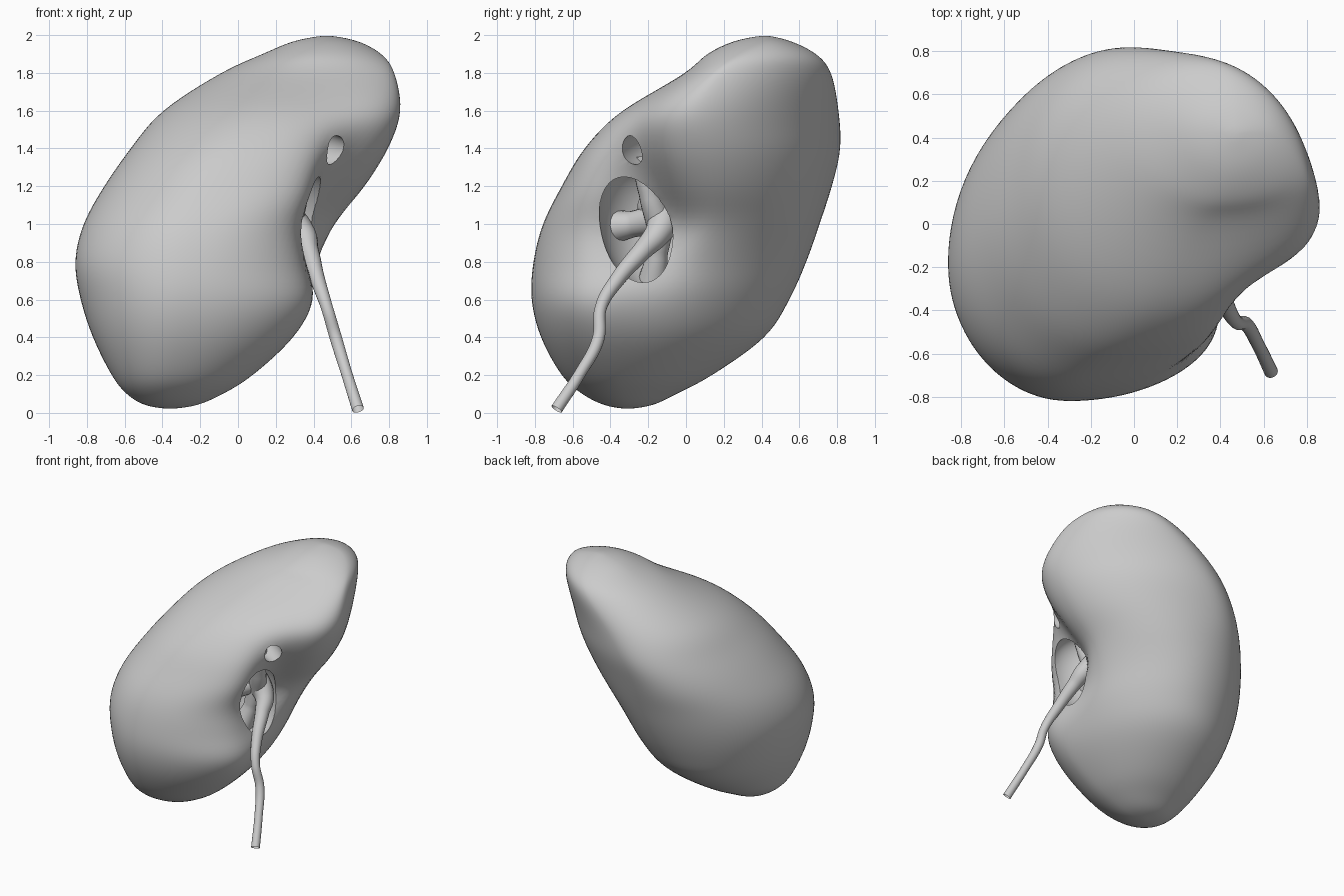
import bpy, math
from mathutils import Vector

if "Cube" in bpy.data.objects:
    bpy.data.objects.remove(bpy.data.objects["Cube"])

# Horizontal slices of the body: z, x range, y range, then where each side peaks
# (z, xmin, xmax, ymin, ymax, y of right, x of back, y of left, x of front)
SLICES = [
    (.02, -.36, -.36, -.31, -.31, -.31, -.36, -.31, -.36),
    (.04, -.49, -.22, -.43, -.18, -.32, -.37, -.31, -.37),
    (.10, -.59, -.08, -.55, -.05, -.33, -.35, -.32, -.37),
    (.20, -.67, .08, -.66, .14, -.35, -.31, -.30, -.36),
    (.40, -.77, .30, -.77, .42, -.38, -.25, -.25, -.33),
    (.60, -.835, .43, -.82, .55, -.37, -.20, -.20, -.31),
    (.80, -.865, .47, -.81, .64, -.17, -.17, -.18, -.29),
    (1.0, -.82, .53, -.76, .71, .06, -.15, -.10, -.25),
    (1.2, -.71, .68, -.66, .775, .10, -.14, .00, -.15),
    (1.4, -.57, .80, -.54, .82, .08, -.05, .10, -.02),
    (1.6, -.40, .865, -.345, .81, .06, .10, .25, .16),
    (1.8, -.09, .83, -.01, .77, .18, .33, .38, .33),
    (1.9, .13, .76, .11, .69, .32, .43, .42, .42),
    (1.97, .30, .63, .26, .55, .42, .46, .42, .46),
    (2.0, .47, .47, .42, .42, .42, .47, .42, .47)]


def catmull(p0, p1, p2, p3, t):
    return [.5 * (2*b + (c-a)*t + (2*a-5*b+4*c-d)*t*t + (3*b-a-3*c+d)*t**3)
            for a, b, c, d in zip(p0, p1, p2, p3)]


def ring(s, n):
    z, x0, x1, y0, y1, yr, xt, yl, xb = s
    out = []
    for i in range(n):
        a = 2 * math.pi * i / n
        q = 4 * i // n
        cx = (xt, xt, xb, xb)[q]
        cy = (yr, yl, yl, yr)[q]
        rx = (x1 if q in (0, 3) else x0) - cx
        ry = (y1 if q < 2 else y0) - cy
        # fuller corner at the hilum lips, leaner one at the upper back
        e = 1
        if q == 3:
            e = 1 - .15 * math.exp(-((z - 1.1) / .3)**2)
        elif q == 0:
            e = 1 + .16 * min(1, max(0, (z - 1.0) / .5))
        out.append(Vector((cx + rx*abs(math.cos(a))**e, cy + ry*abs(math.sin(a))**e, z)))
    return out


HILUM = Vector((.47, -.23, 1.1))
OUT = Vector((.85, -.53, 0)).normalized()
UP = Vector((.16, 0, .98)).normalized()
SIDE = UP.cross(OUT)


def dent(v):
    d = v - HILUM
    if d.dot(OUT) < -.6:
        return v
    g = math.exp(-(d.dot(UP) / .40)**2 - (d.dot(SIDE) / .2)**2)
    fade = min(1, (d.dot(OUT) + .6) / .4)
    return v - OUT * .22 * g * fade


def mesh_object(name, verts, faces):
    me = bpy.data.meshes.new(name)
    me.from_pydata(verts, [], faces)
    ob = bpy.data.objects.new(name, me)
    bpy.context.collection.objects.link(ob)
    return ob


# Kidney body: smooth loft through the slices with a dented hilum
N, SUB = 96, 6
rings = []
last = len(SLICES) - 1
for k in range(last):
    quad = [SLICES[min(max(k + j, 0), last)] for j in (-1, 0, 1, 2)]
    for j in range(SUB):
        if k or j:
            rings.append(ring(catmull(*quad, j / SUB), N))
verts = [dent(v) for r in rings for v in r]
faces = []
for r in range(len(rings) - 1):
    for i in range(N):
        a, b = r*N + i, r*N + (i+1) % N
        faces.append((a, b, b + N, a + N))
verts += [Vector((SLICES[0][1], SLICES[0][3], .02)), Vector((.47, .42, 2.0))]
lo, hi, top = len(verts) - 2, len(verts) - 1, (len(rings) - 1) * N
for i in range(N):
    faces.append((lo, (i+1) % N, i))
    faces.append((hi, top + i, top + (i+1) % N))
kidney = mesh_object("kidney_body", verts, faces)
sm = kidney.modifiers.new("soften", 'SMOOTH')
sm.factor, sm.iterations = .5, 14


# Hollow sinus and the small upper opening
def cut(name, loc, size, roll=0):
    bpy.ops.mesh.primitive_uv_sphere_add(segments=40, ring_count=24, location=loc)
    c = bpy.context.object
    c.name = name
    c.scale = size
    c.rotation_euler = (roll, math.radians(8), math.atan2(OUT.y, OUT.x))
    c.hide_render = True
    m = kidney.modifiers.new(name, 'BOOLEAN')
    m.operation, m.object, m.solver = 'DIFFERENCE', c, 'EXACT'
    return c


cutters = [cut("sinus_cutter", (.29, -.24, .99), (.26, .19, .33), math.radians(10)),
           cut("upper_opening_cutter", (.41, -.22, 1.41), (.24, .075, .09))]
bpy.context.view_layer.objects.active = kidney
bpy.ops.object.select_all(action='DESELECT')
kidney.select_set(True)
for m in list(kidney.modifiers):
    bpy.ops.object.modifier_apply(modifier=m.name)
for c in cutters:
    bpy.data.objects.remove(c)
bpy.ops.object.shade_smooth_by_angle(angle=math.radians(40))


# Tubes: x, y, z, radius along each path
def tube(name, pts):
    cu = bpy.data.curves.new(name, 'CURVE')
    cu.dimensions = '3D'
    cu.bevel_depth, cu.bevel_resolution, cu.resolution_u = 1, 6, 10
    sp = cu.splines.new('BEZIER')
    sp.bezier_points.add(len(pts) - 1)
    for bp, (x, y, z, r) in zip(sp.bezier_points, pts):
        bp.co, bp.radius = (x, y, z), r
        bp.handle_left_type = bp.handle_right_type = 'AUTO'
    ob = bpy.data.objects.new(name, cu)
    bpy.context.collection.objects.link(ob)
    bpy.ops.object.select_all(action='DESELECT')
    ob.select_set(True)
    bpy.context.view_layer.objects.active = ob
    bpy.ops.object.convert(target='MESH')
    bpy.ops.object.shade_smooth()


# Ureter widening into the renal pelvis
tube("ureter", [(.14, -.14, 1.1, .12), (.25, -.12, 1.03, .1), (.34, -.15, .95, .07),
                (.375, -.23, .86, .052), (.42, -.36, .71, .04), (.47, -.45, .56, .032),
                (.52, -.465, .39, .033), (.575, -.56, .21, .03), (.635, -.685, .02, .032)])
# Branches of the pelvis
tube("upper_calyx", [(.27, -.14, 1.0, .07), (.31, -.19, 1.16, .06), (.31, -.21, 1.36, .08)])
tube("lower_calyx", [(.25, -.13, 1.0, .07), (.22, -.15, .85, .055), (.16, -.18, .68, .08)])
tube("front_calyx", [(.22, -.14, 1.03, .08), (.14, -.28, 1.0, .07), (.08, -.44, .98, .1)])
